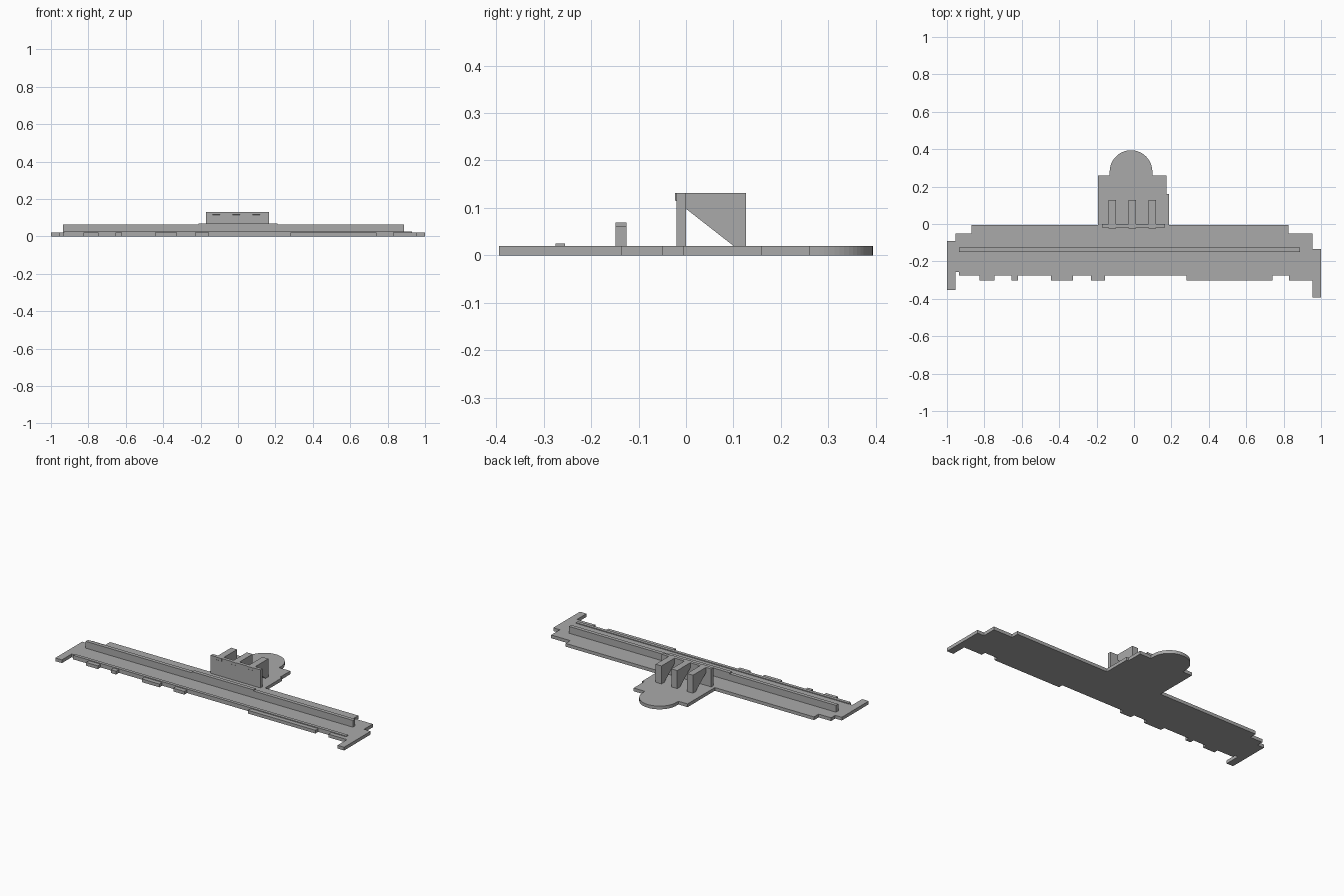
import bpy
import bmesh
from math import sin, cos, pi
from mathutils import Vector

default_cube = bpy.data.objects.get("Cube")
if default_cube:
    bpy.data.objects.remove(default_cube, do_unlink=True)

# Single plain grey for the whole model
grey = bpy.data.materials.new("plain_grey")
grey.use_nodes = True
grey_value = (0.4, 0.4, 0.4, 1)
grey.diffuse_color = grey_value
grey.node_tree.nodes["Principled BSDF"].inputs["Base Color"].default_value = grey_value


def extrude_profile(name, profile, axis, low, high):
    """Extrude a flat outline along one axis; its points use the other two axes in order."""
    def place(point, depth):
        coords = list(point)
        coords.insert("xyz".index(axis), depth)
        return coords

    bm = bmesh.new()
    face = bm.faces.new([bm.verts.new(place(p, low)) for p in profile])
    result = bmesh.ops.extrude_face_region(bm, geom=[face])
    moved = [g for g in result["geom"] if isinstance(g, bmesh.types.BMVert)]
    bmesh.ops.translate(bm, verts=moved, vec=Vector(place((0, 0), high - low)))
    bmesh.ops.recalc_face_normals(bm, faces=bm.faces)
    mesh = bpy.data.meshes.new(name)
    bm.to_mesh(mesh)
    bm.free()
    mesh.materials.append(grey)
    obj = bpy.data.objects.new(name, mesh)
    bpy.context.collection.objects.link(obj)
    return obj


def rectangle(a0, a1, b0, b1):
    return [(a0, b0), (a1, b0), (a1, b1), (a0, b1)]


floor_top = 0.02
rear = -0.005
front = -0.275
tab_front = -0.302

# Floor slab: left and right ends, rounded rear annex, stepped front edge
outline = [(-1, -0.352), (-1, -0.09), (-0.955, -0.09), (-0.955, -0.05),
           (-0.87, -0.05), (-0.87, rear), (-0.193, rear), (-0.193, 0.26)]
arc_steps = 32
arc_radius = 0.114
for i in range(arc_steps + 1):
    angle = pi * (1 - i / arc_steps)
    outline.append((-0.016 + arc_radius * cos(angle), 0.28 + arc_radius * sin(angle)))
    if i == 0:
        outline.insert(-1, (outline[-1][0], 0.26))
outline += [(outline[-1][0], 0.26), (0.175, 0.26), (0.175, 0.16), (0.188, 0.16),
            (0.188, rear), (0.825, rear), (0.825, -0.05), (0.955, -0.05),
            (0.955, -0.135), (1, -0.135), (1, -0.394), (0.955, -0.394),
            (0.955, tab_front), (0.83, tab_front), (0.83, front)]
front_tabs = [(0.74, 0.28), (-0.155, -0.23), (-0.325, -0.445),
              (-0.62, -0.655), (-0.745, -0.825)]
for start, end in front_tabs:
    outline += [(start, front), (start, tab_front), (end, tab_front), (end, front)]
outline += [(-0.935, front), (-0.935, -0.257), (-0.955, -0.257), (-0.955, -0.352)]
extrude_profile("floor_slab", outline, "z", 0, floor_top)

# Low sill along the front edge
extrude_profile("front_sill", rectangle(-0.93, 0.93, front, -0.255), "z", floor_top, 0.025)

# Long spine wall with a raised middle section
wall_profile = [(-0.935, floor_top), (0.888, floor_top), (0.888, 0.062), (0.21, 0.062),
                (0.21, 0.069), (-0.21, 0.069), (-0.21, 0.062), (-0.935, 0.062)]
extrude_profile("spine_wall", wall_profile, "y", -0.149, -0.126)

# Upright panel
extrude_profile("upright_panel", rectangle(-0.172, 0.167, floor_top, 0.131), "y", -0.02, 0)

# Three slanted supports passing through the panel
support_profile = [(-0.023, 0.131), (0.127, 0.131), (0.127, floor_top),
                   (0.1, floor_top), (-0.023, 0.116)]
for side, x in (("right", -0.116), ("middle", -0.009), ("left", 0.098)):
    extrude_profile(side + "_support", support_profile, "x", x - 0.02, x + 0.02)
